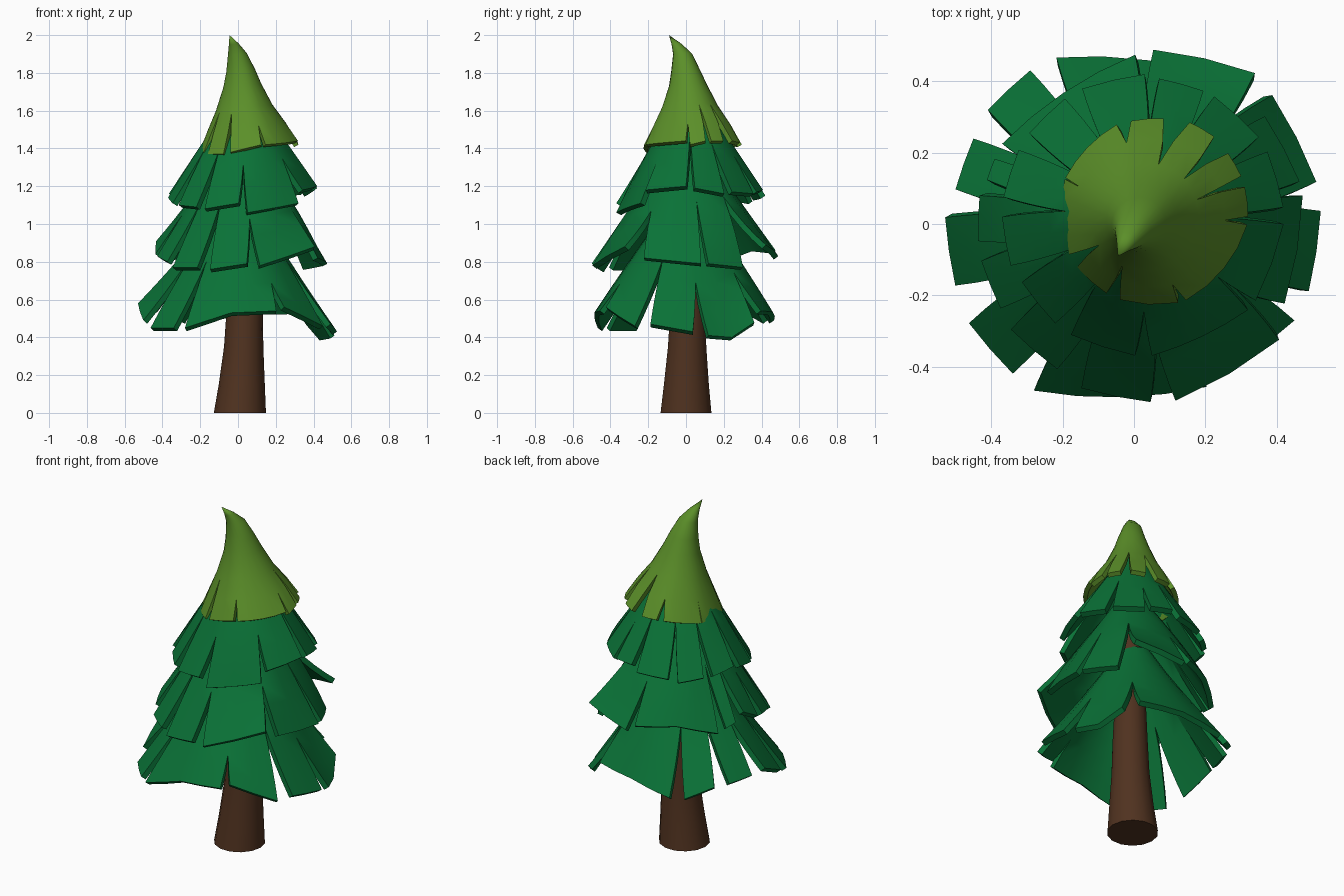
import bpy, bmesh, math
from mathutils import Vector

if "Cube" in bpy.data.objects:
    bpy.data.objects.remove(bpy.data.objects["Cube"])


def material(name, rgb):
    m = bpy.data.materials.new(name)
    m.diffuse_color = (*rgb, 1)
    m.use_nodes = True
    m.node_tree.nodes["Principled BSDF"].inputs["Base Color"].default_value = m.diffuse_color
    return m


DARK = material("dark green needles", (0.003, 0.168, 0.038))
LIGHT = material("light green needles", (0.105, 0.275, 0.022))
BROWN = material("brown bark", (0.080, 0.032, 0.014))


def finish(bm, name, mat):
    me = bpy.data.meshes.new(name)
    bm.to_mesh(me)
    bm.free()
    me.materials.append(mat)
    ob = bpy.data.objects.new(name, me)
    bpy.context.collection.objects.link(ob)
    bpy.context.view_layer.objects.active = ob
    return ob


def smooth(ob):
    bpy.ops.object.select_all(action='DESELECT')
    ob.select_set(True)
    bpy.context.view_layer.objects.active = ob
    bpy.ops.object.shade_smooth_by_angle(angle=math.radians(35))


def lerp(a, b, k):
    return a + (b - a) * k


def polar(deg, r):
    return Vector((math.cos(math.radians(deg)), math.sin(math.radians(deg)), 0)) * r


# Skirt of branches: rows are (height share, radius share, centre x, centre y);
# petals are (start angle, end angle, start z, end z, rim radius, row where the slit
# before it opens, optional end radius, optional lift of the rim's middle)
def tier(name, mat, top_z, top_r, rows, petals, thick=0.03, flat=0.6):
    petals = [p + ((p[4], 0) if len(p) == 6 else (0,) if len(p) == 7 else ()) for p in petals]
    bm = bmesh.new()
    n = len(petals)

    def seam(i):
        a, b = petals[(i - 1) % n], petals[i % n]
        end = a[1] - (360 if i % n == 0 else 0)
        shift = 360 if i == n else 0
        return ((end + b[0]) / 2 + shift, (a[3] + b[2]) / 2, (a[6] + b[4]) / 2, b[5])

    for i, (a0, a1, z0, z1, r0, _, r1, lift) in enumerate(petals):
        left, right = seam(i), seam(i + 1)
        cols = max(2, 2 * math.ceil((a1 - a0) / 40))
        grid = []
        for q, p, cx, cy in rows:
            ends = []
            for s, own in ((left, (a0, z0, r0)), (right, (a1, z1, r1))):
                q0 = rows[s[3]][0]
                k = max(0, (q - q0) / (1 - q0))
                ends.append([lerp(s[c], own[c], k) for c in range(3)])
            corner = [polar(e[0], lerp(top_r, e[2], p)) for e in ends]
            line = []
            for c in range(cols + 1):
                u = c / cols
                a, z, rim = (lerp(s, t, u) for s, t in zip(*ends))
                arc = polar(a, lerp(top_r, rim, p))
                pos = arc.lerp(corner[0].lerp(corner[1], u), flat * q * q)
                z += lift * (1 - abs(2 * u - 1))
                line.append(bm.verts.new((cx + pos.x, cy + pos.y, lerp(top_z, z, q))))
            grid.append(line)
        for up, low in zip(grid, grid[1:]):
            for c in range(cols):
                bm.faces.new((up[c], low[c], low[c + 1], up[c + 1]))
    bmesh.ops.remove_doubles(bm, verts=bm.verts, dist=0.0004)
    ob = finish(bm, name, mat)
    mod = ob.modifiers.new("thickness", 'SOLIDIFY')
    mod.thickness = thick
    mod.offset = -1
    bpy.ops.object.select_all(action='DESELECT')
    ob.select_set(True)
    bpy.ops.object.modifier_apply(modifier=mod.name)
    smooth(ob)


def skirt_rows(cx, cy, power):
    return [(q, q ** power, cx, cy) for q in (0, 0.22, 0.45, 0.6, 0.75, 0.88, 1)]


# Bottom branches
tier("bottom_branches", DARK, 1.1, 0.10, skirt_rows(0, 0, 1.08), [
    (13, 43, 0.41, 0.48, 0.525, 3, 0.53, -0.045), (54, 115, 0.54, 0.49, 0.49, 3, 0.515, 0.02),
    (124, 142, 0.49, 0.55, 0.52, 2), (152, 169, 0.55, 0.56, 0.51, 2),
    (178, 199, 0.58, 0.49, 0.53, 2), (211, 231, 0.45, 0.45, 0.54, 2),
    (239, 294, 0.45, 0.54, 0.545, 2, 0.50, 0.035), (300, 329, 0.56, 0.46, 0.49, 4, 0.525),
    (339, 364, 0.47, 0.43, 0.525, 2)])

# Lower middle branches
tier("lower_middle_branches", DARK, 1.4, 0.09, skirt_rows(0.02, 0, 1.0), [
    (15, 41, 0.79, 0.77, 0.46, 2), (53, 86, 0.89, 0.83, 0.53, 2, 0.49),
    (92, 150, 0.86, 0.82, 0.475, 3, 0.45, 0.03),
    (156, 164, 0.84, 0.86, 0.45, 2), (170, 186, 0.91, 0.84, 0.46, 2),
    (193, 211, 0.83, 0.80, 0.46, 3), (219, 240, 0.77, 0.77, 0.47, 2),
    (250, 273, 0.76, 0.79, 0.49, 2, 0.50), (281, 320, 0.78, 0.88, 0.505, 3),
    (331, 370, 0.82, 0.79, 0.46, 3)])

# Upper middle branches
tier("upper_middle_branches", DARK, 1.65, 0.07, skirt_rows(0.03, 0.02, 0.97), [
    (4, 28, 1.19, 1.16, 0.39, 1), (35, 60, 1.17, 1.16, 0.39, 2),
    (65, 84, 1.17, 1.18, 0.39, 3), (90, 116, 1.15, 1.14, 0.40, 2),
    (124, 144, 1.12, 1.14, 0.40, 2), (152, 172, 1.14, 1.16, 0.40, 2),
    (180, 200, 1.14, 1.11, 0.40, 2), (208, 230, 1.10, 1.09, 0.39, 2),
    (238, 266, 1.08, 1.11, 0.39, 2), (273, 318, 1.06, 1.11, 0.39, 3),
    (323, 357, 1.18, 1.20, 0.39, 3)])

# Bent tree top
tier("tree_top", LIGHT, 2.0, 0, [
    (0, 0, -0.045, -0.09), (0.08, 0.10, -0.022, -0.05), (0.17, 0.19, -0.003, -0.018),
    (0.32, 0.29, 0.014, -0.002), (0.45, 0.38, 0.022, 0.01), (0.65, 0.57, 0.032, 0.02),
    (0.82, 0.79, 0.045, 0.03), (1, 1, 0.055, 0.035)], [
    (-3, 15, 1.42, 1.44, 0.265, 6), (22, 38, 1.44, 1.44, 0.265, 5),
    (51, 68, 1.44, 1.43, 0.27, 5), (84, 104, 1.42, 1.42, 0.262, 5),
    (113, 159, 1.42, 1.39, 0.265, 6), (160, 207, 1.39, 1.38, 0.265, 6),
    (216, 240, 1.37, 1.37, 0.265, 5), (249, 285, 1.38, 1.42, 0.265, 5),
    (290, 352, 1.42, 1.44, 0.265, 6)], 0.026, 0.3)

# Trunk: tapering stack of rings that leans slightly
bm = bmesh.new()
rings = []
SIDES = 14
for z, cx, cy, r in ((0, 0.01, 0, 0.138), (0.15, 0.02, 0.002, 0.122), (0.35, 0.03, 0.006, 0.104),
                     (0.55, 0.036, 0.01, 0.096), (1.0, 0.035, 0.012, 0.075), (1.55, 0.03, 0.015, 0.045)):
    rings.append([bm.verts.new(polar(360 * k / SIDES, r) + Vector((cx, cy, z))) for k in range(SIDES)])
for a, b in zip(rings, rings[1:]):
    for k in range(SIDES):
        bm.faces.new((a[k], a[(k + 1) % SIDES], b[(k + 1) % SIDES], b[k]))
bm.faces.new(rings[0][::-1])
bm.faces.new(rings[-1])
smooth(finish(bm, "trunk", BROWN))
